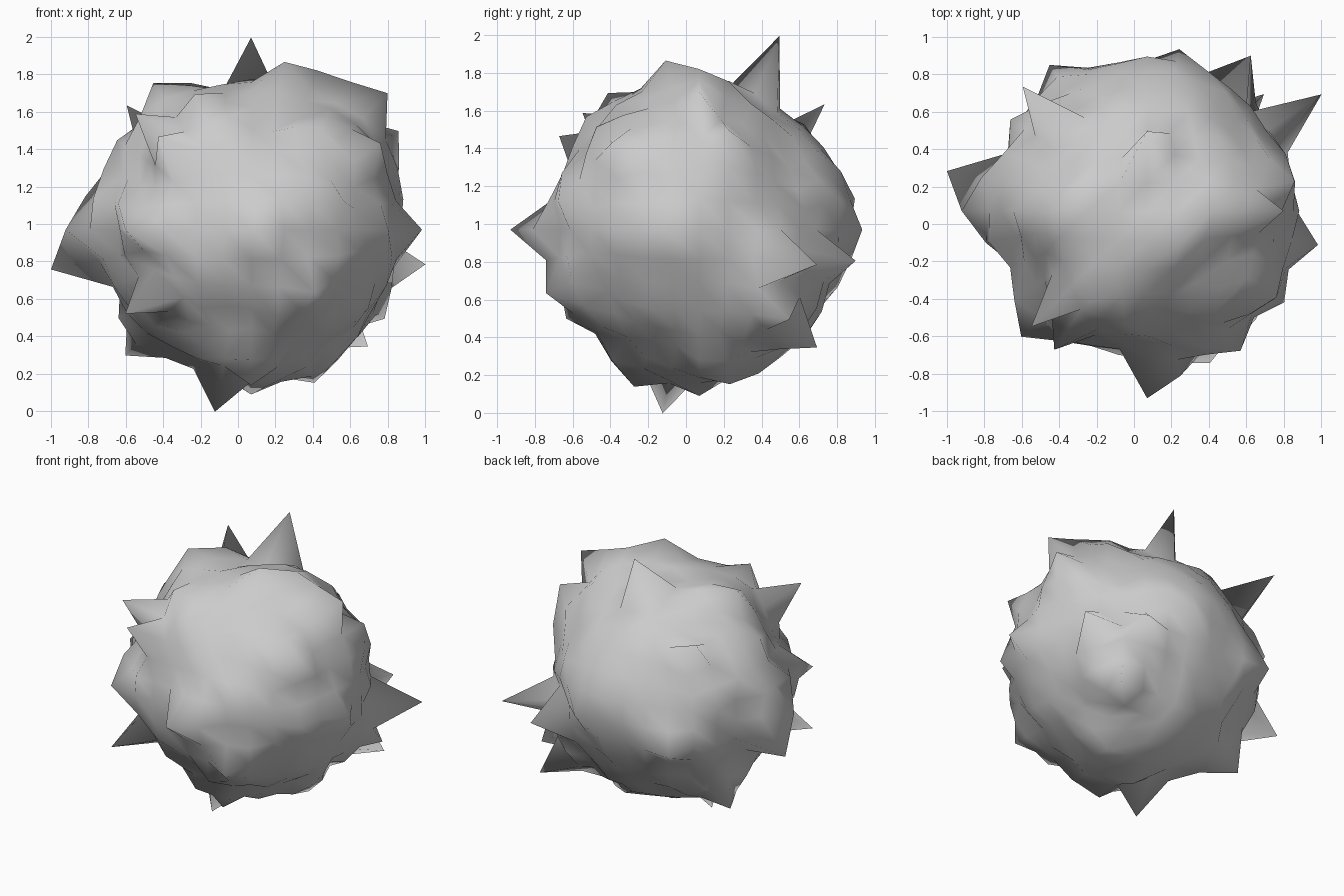
import bpy, bmesh, math, random
from mathutils import Vector

if "Cube" in bpy.data.objects:
    bpy.data.objects.remove(bpy.data.objects["Cube"])

random.seed(4)
CENTRE = Vector((0.07, 0.07, 0.97))
N = 4        # half the grid divisions along each cube side
BASE = 0.775  # usual radius between spikes

# Notable spikes: grid position on the cube -> distance from the centre
SPIKES = {
    # top
    (0, 2, 4): 1.11, (1, -1, 4): 0.93, (-3, 0, 4): 0.94, (-2, -3, 4): 0.92,
    (-4, 4, 4): 1.15, (-4, -4, 4): 1.07, (4, 0, 4): 1.03, (3, 0, 4): 0.95,
    (2, 0, 4): 0.92,
    # left
    (-4, 1, -1): 1.11, (-4, 0, 0): 0.99, (-4, 1, 1): 0.92, (-4, 2, 2): 0.88,
    (-4, 3, 1): 0.89, (-4, -4, -3): 1.05, (-4, 2, -4): 0.99, (-4, -4, 0): 0.95,
    # right
    (4, -1, 0): 0.93, (4, 3, -1): 1.135, (4, 1, 3): 0.96, (4, -3, 3): 0.95,
    (4, 3, -3): 0.98, (4, -3, 0): 0.88, (4, 4, -4): 1.08,
    # front
    (0, -4, 0): 1.0, (-3, -4, 3): 1.02, (3, -4, 1): 0.91, (1, -4, 0): 0.90,
    (2, -4, -2): 0.94,
    # back
    (1, 4, 0): 0.88, (0, 4, 1): 0.84, (3, 4, -1): 1.01, (-3, 4, -1): 0.95,
    # bottom
    (-1, -1, -4): 1.01, (0, 0, -4): 0.88, (2, 1, -4): 0.90, (0, -2, -4): 0.90,
}


def radius_at(key):
    """Spike height, or a lumpy base that swells beside the low bumps."""
    if key in SPIKES:
        return SPIKES[key]
    swell = 0
    for spot, r in SPIKES.items():
        beside = max(abs(a - b) for a, b in zip(key, spot)) <= 1
        if beside and r < 1.0:
            swell = max(swell, 0.35 * (r - BASE))
    return BASE + swell + random.uniform(-0.03, 0.03)


# Gridded cube rounded into a ball, each point pushed to its own radius
bm = bmesh.new()
bmesh.ops.create_cube(bm, size=2)
bmesh.ops.subdivide_edges(bm, edges=bm.edges[:], cuts=2 * N - 1, use_grid_fill=True)
for v in bm.verts:
    key = tuple(round(c * N) for c in v.co)
    direction = Vector([math.tan(c * math.pi / 4) for c in v.co]).normalized()
    v.co = CENTRE + direction * radius_at(key)
bmesh.ops.recalc_face_normals(bm, faces=bm.faces[:])
for f in bm.faces:
    f.smooth = True

mesh = bpy.data.meshes.new("spiky_rock")
bm.to_mesh(mesh)
bm.free()
rock = bpy.data.objects.new("spiky_rock", mesh)
bpy.context.collection.objects.link(rock)
